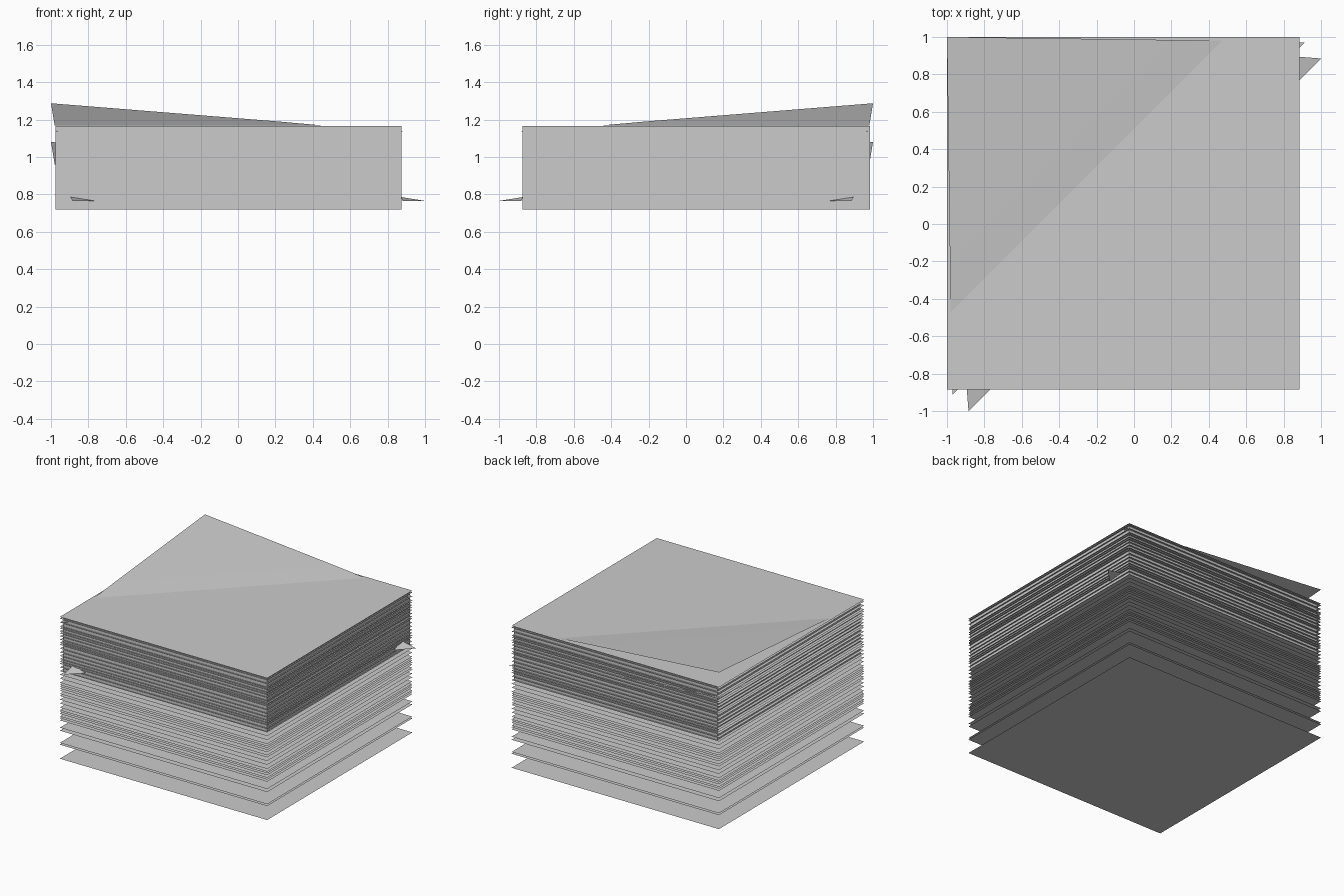
import bpy, random

if "Cube" in bpy.data.objects:
    bpy.data.objects.remove(bpy.data.objects["Cube"])

random.seed(4)

# Extents of a sheet and of the tightly packed upper block
X0, X1, Y0, Y1 = -1.0, 0.885, -0.885, 1.0
BX0, BX1, BY0, BY1 = -0.975, 0.874, -0.874, 0.985
PACK_Z, TOP_Z = 0.72, 1.165


def make(name, verts, faces):
    me = bpy.data.meshes.new(name)
    me.from_pydata(verts, [], faces)
    me.update()
    ob = bpy.data.objects.new(name, me)
    bpy.context.collection.objects.link(ob)
    return ob


def sheets(name, heights):
    verts, faces = [], []
    for z in heights:
        n = len(verts)
        verts += [(X0, Y0, z), (X1, Y0, z), (X1, Y1, z), (X0, Y1, z)]
        faces.append((n, n + 1, n + 2, n + 3))
    return make(name, verts, faces)


# Loose sheets, spaced wider toward the bottom
heights = [0.0, 0.115, 0.13, 0.23, 0.255, 0.315]
while heights[-1] < PACK_Z - 0.035:
    heights.append(heights[-1] + random.uniform(0.012, 0.036))
sheets("loose_sheets", heights)

# Packed upper block with sheets standing slightly proud of its sides
bpy.ops.mesh.primitive_cube_add(size=1, location=((BX0 + BX1) / 2, (BY0 + BY1) / 2, (PACK_Z + TOP_Z) / 2))
block = bpy.context.object
block.name = "packed_sheets"
block.scale = (BX1 - BX0, BY1 - BY0, TOP_Z - PACK_Z)

heights = [PACK_Z]
while heights[-1] < TOP_Z - 0.04:
    heights.append(heights[-1] + random.uniform(0.014, 0.034))
sheets("packed_sheet_edges", heights + [TOP_Z])


# Sheets whose back left corner lifts along a diagonal fold
def curled_sheet(name, z, lift):
    a, f, m = 0.98, 0.47, 0.2
    verts = [(-a, Y0, z), (X1, Y0, z), (X1, a, z), (f, a, z), (-a, -f, z),
             (m, 0.984, z + lift * 0.2), (-0.984, -m, z + lift * 0.2), (-1, 1, z + lift)]
    return make(name, verts, [(0, 1, 2, 3, 4), (4, 3, 5, 6), (6, 5, 7)])


curled_sheet("curled_top_sheet", TOP_Z + 0.002, 0.12)
curled_sheet("curled_inner_sheet", 0.96, 0.12)


# Stray sheet corners, mirrored across the diagonal
def stray_corners(name, pts):
    mirrored = [(-y, -x, z) for x, y, z in pts]
    return make(name, pts + mirrored, [(0, 1, 2), (5, 4, 3)])


stray_corners("large_stray_corners", [(-0.885, -1.0, 0.765), (-0.765, -0.88, 0.765), (-0.895, -0.87, 0.786)])
stray_corners("small_stray_corners", [(-0.97, -0.912, 1.135), (-0.93, -0.872, 1.135), (-0.972, -0.872, 1.138)])
